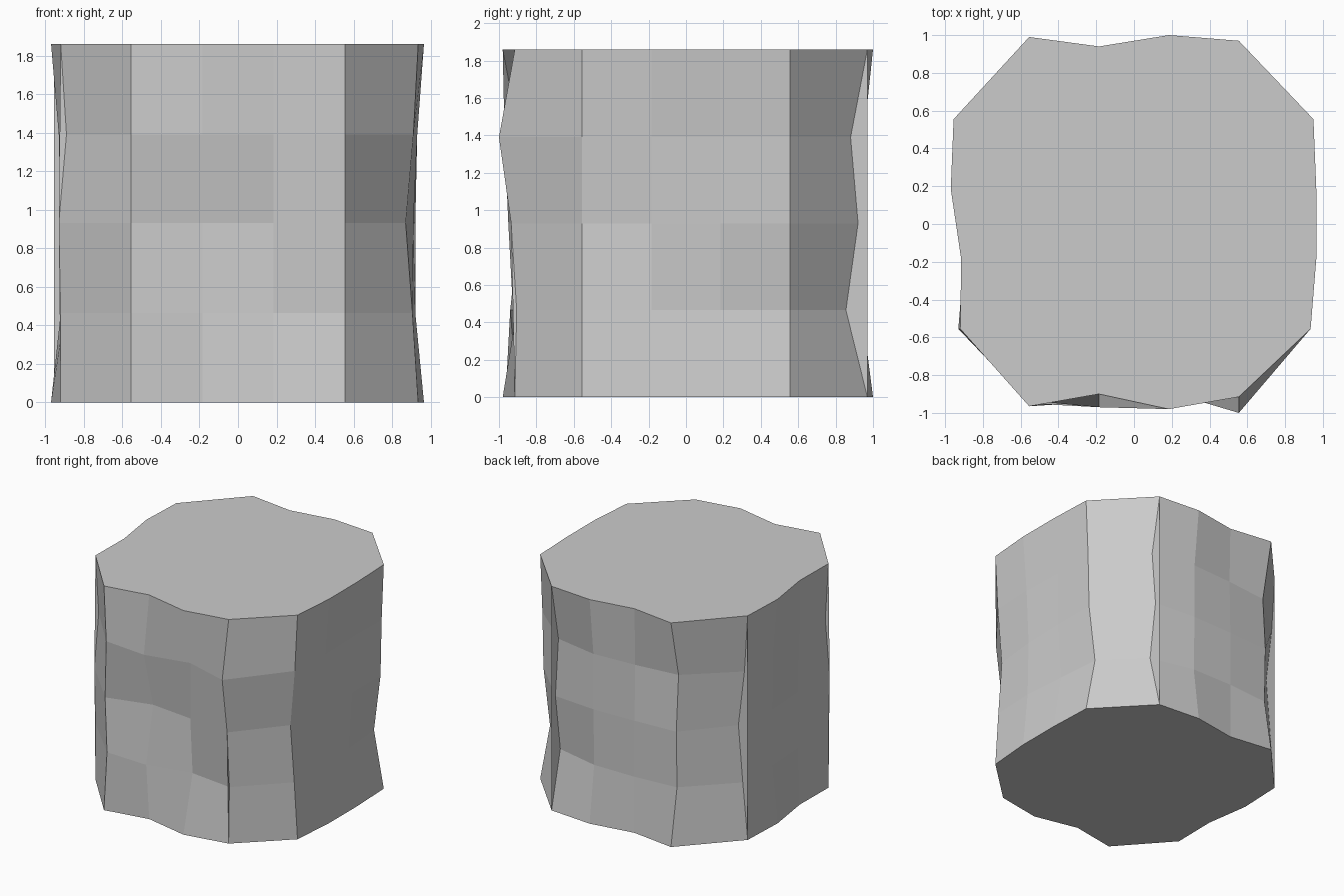
import bpy, bmesh

if "Cube" in bpy.data.objects:
    bpy.data.objects.remove(bpy.data.objects["Cube"])

LEVELS = [0.0, 0.465, 0.93, 1.39, 1.86]
ALONG = [-0.555, -0.185, 0.185, 0.555]

# Outward distance of each column on a side, from bottom to top
FRONT = [[.965, .925, .95, .935, .965], [.90, .94, .85, .97, .90],
         [.98, .86, .89, .89, .98], [.915, .905, .935, 1.0, .915]]
RIGHT = [[.935, .905, .87, .91, .935], [.965, .92, .91, .93, .965],
         [.965, .89, .92, .92, .965], [.95, .86, .92, .93, .95]]
BACK = [[.99, .91, .92, .89, .99], [.94, .94, .94, .93, .94],
        [1.0, .94, .95, .95, 1.0], [.97, .855, .92, .88, .97]]
LEFT = [[.92, .92, .93, .89, .92], [.915, .90, .90, .91, .915],
        [.97, .92, .92, .93, .97], [.955, .91, .87, .925, .955]]

bm = bmesh.new()


def side(table, place):
    return [[bm.verts.new((*place(a, d), z)) for d, z in zip(col, LEVELS)]
            for a, col in zip(ALONG, table)]


# Columns counter-clockwise around the block
front = side(FRONT, lambda a, d: (a, -d))
right = side(RIGHT, lambda a, d: (d, a))
back = side(BACK, lambda a, d: (a, d))
left = side(LEFT, lambda a, d: (-d, a))
ring = front + right + back[::-1] + left[::-1]

# Dented sides and chamfered corners
for i, col in enumerate(ring):
    nxt = ring[(i + 1) % len(ring)]
    for j in range(4):
        bm.faces.new((col[j], nxt[j], nxt[j + 1], col[j + 1]))

# Flat ends
bm.faces.new([c[-1] for c in ring])
bm.faces.new([c[0] for c in reversed(ring)])

# Thin flat slivers closing four corner edges to a straight line
for col in (front[3], back[3], left[0], left[3]):
    bm.faces.new([bm.verts.new(v.co) for v in col])

mesh = bpy.data.meshes.new("stone_block")
bm.to_mesh(mesh)
bm.free()
obj = bpy.data.objects.new("stone_block", mesh)
bpy.context.collection.objects.link(obj)
